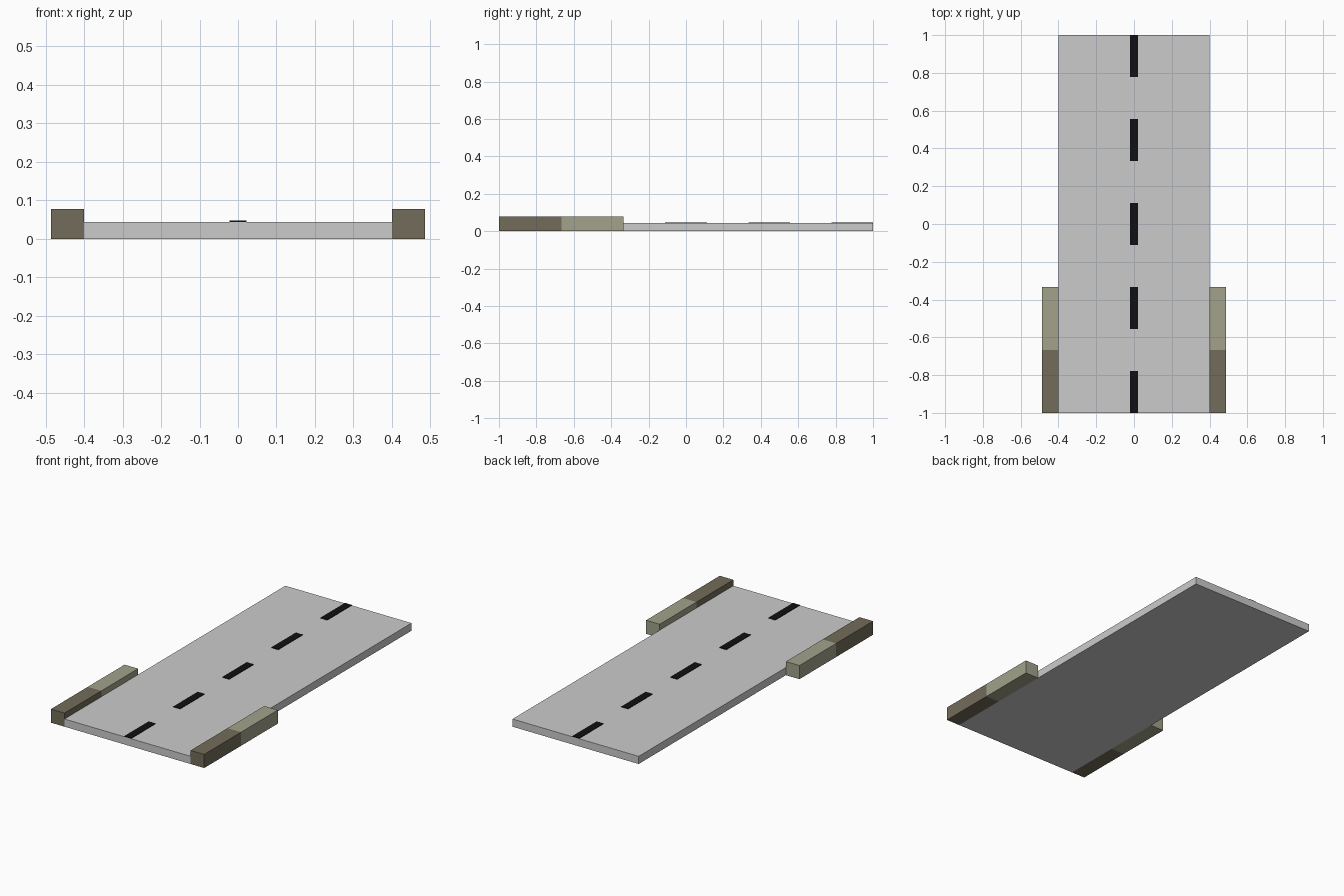
import bpy, bmesh
from mathutils import Matrix, Vector

if "Cube" in bpy.data.objects:
    bpy.data.objects.remove(bpy.data.objects["Cube"])


def material(name, rgb):
    mat = bpy.data.materials.new(name)
    mat.diffuse_color = (*rgb, 1)
    mat.use_nodes = True
    mat.node_tree.nodes["Principled BSDF"].inputs["Base Color"].default_value = mat.diffuse_color
    return mat


def box(name, lo, hi, mat=None):
    lo, hi = Vector(lo), Vector(hi)
    bm = bmesh.new()
    bmesh.ops.create_cube(bm, size=1, matrix=Matrix.Diagonal((*(hi - lo), 1)))
    mesh = bpy.data.meshes.new(name)
    bm.to_mesh(mesh)
    bm.free()
    obj = bpy.data.objects.new(name, mesh)
    obj.location = (lo + hi) / 2
    bpy.context.collection.objects.link(obj)
    if mat:
        mesh.materials.append(mat)
    return obj


black = material("lane_black", (0.005, 0.005, 0.006))
brown = material("kerb_brown", (0.17, 0.15, 0.10))
pale = material("kerb_pale", (0.36, 0.36, 0.26))

ROAD_HALF, ROAD_TOP = 0.4, 0.044
KERB_OUT, KERB_TOP = 0.486, 0.078

# Road slab
box("road_slab", (-ROAD_HALF, -1, 0), (ROAD_HALF, 1, ROAD_TOP))

# Five centre-line dashes, nine equal steps along the road
step = 2 / 9
for i in range(5):
    y = -1 + 2 * i * step
    box(f"lane_dash_{i + 1}", (-0.022, y, ROAD_TOP), (0.022, y + step, ROAD_TOP + 0.003), black)

# Two kerb stones on each side at the front end
for side, x in (("left", -KERB_OUT), ("right", ROAD_HALF)):
    for i, (part, mat) in enumerate((("front", brown), ("rear", pale))):
        y = -1 + i / 3
        box(f"kerb_{side}_{part}", (x, y, 0),
            (x + KERB_OUT - ROAD_HALF, y + 1 / 3, KERB_TOP), mat)
